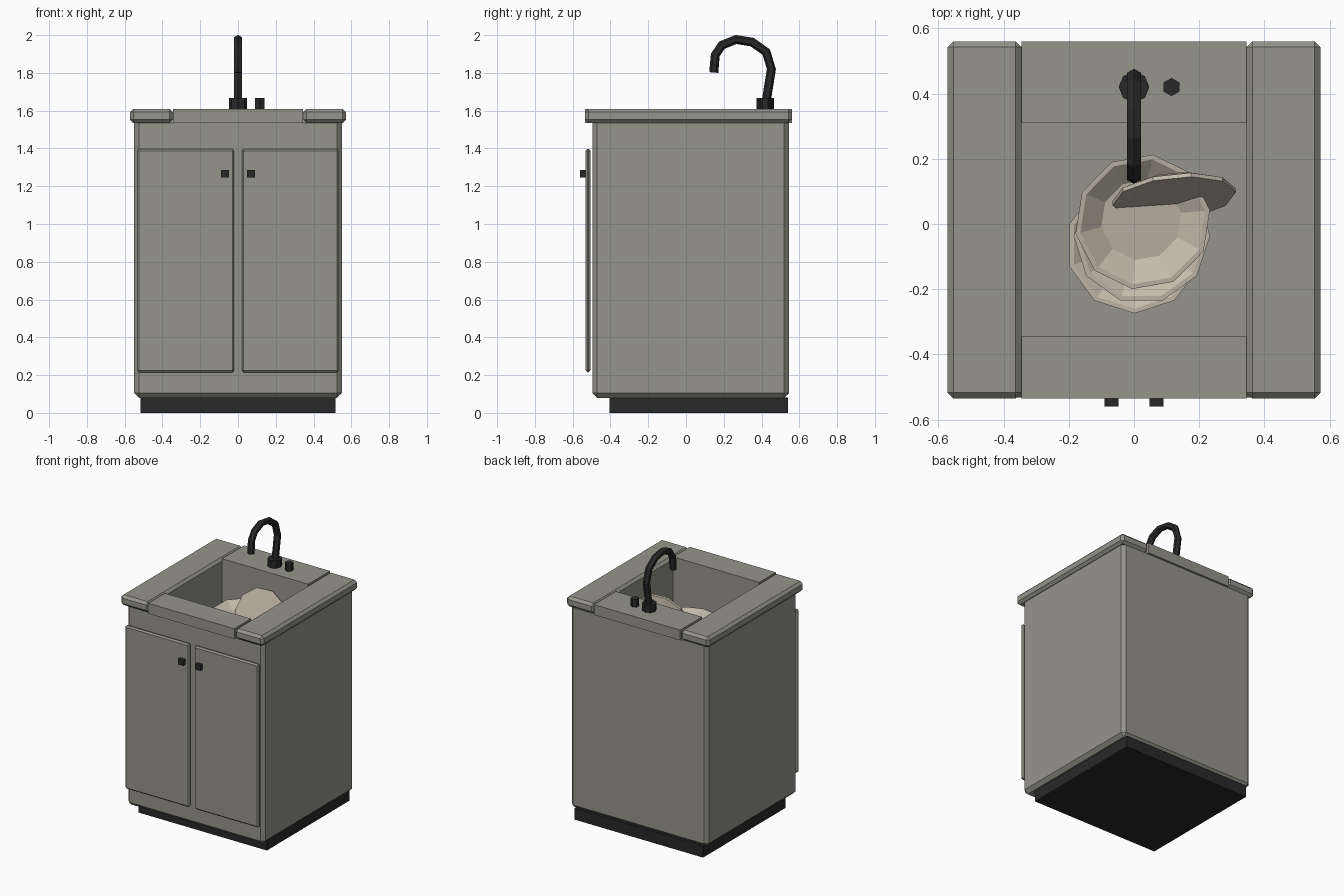
import bpy, bmesh, math
from mathutils import Vector

cube = bpy.data.objects.get("Cube")
if cube:
    bpy.data.objects.remove(cube, do_unlink=True)


def material(name, rgb):
    m = bpy.data.materials.new(name)
    m.use_nodes = True
    m.diffuse_color = (*rgb, 1)
    m.node_tree.nodes["Principled BSDF"].inputs["Base Color"].default_value = (*rgb, 1)
    return m


GREY = material("warm grey", (0.30, 0.295, 0.26))
BLACK = material("black", (0.022, 0.022, 0.022))
CREAM = material("cream ceramic", (0.55, 0.51, 0.41))


def add_object(name, bm, mat):
    mesh = bpy.data.meshes.new(name)
    bm.to_mesh(mesh)
    bm.free()
    mesh.materials.append(mat)
    ob = bpy.data.objects.new(name, mesh)
    bpy.context.collection.objects.link(ob)
    return ob


def box(name, x, y, z, mat, bevel=0):
    """Box spanning the three (low, high) ranges, with optional chamfer."""
    bm = bmesh.new()
    bmesh.ops.create_cube(bm, size=1)
    for v in bm.verts:
        v.co = [r[0] if c < 0 else r[1] for c, r in zip(v.co, (x, y, z))]
    if bevel:
        bmesh.ops.bevel(bm, geom=bm.edges[:], offset=bevel, segments=1, affect='EDGES')
    return add_object(name, bm, mat)


def lathe(name, profile, sides, mat, location, rotation=(0, 0, 0)):
    """Spin a closed (radius, height) profile around z."""
    bm = bmesh.new()
    verts = [bm.verts.new((r, 0, z)) for r, z in profile]
    edges = [bm.edges.new(pair) for pair in zip(verts, verts[1:])]
    bmesh.ops.spin(bm, geom=verts + edges, cent=(0, 0, 0), axis=(0, 0, 1),
                   angle=math.tau, steps=sides)
    bmesh.ops.remove_doubles(bm, verts=bm.verts[:], dist=1e-4)
    bmesh.ops.recalc_face_normals(bm, faces=bm.faces[:])
    ob = add_object(name, bm, mat)
    ob.location = location
    ob.rotation_euler = [math.radians(a) for a in rotation]
    return ob


# Cabinet with the sink basin cut out of its top
FRONT, BACK, SIDE, TOP = -0.345, 0.31, 0.345, 1.61
cabinet = box("cabinet", (-0.55, 0.55), (-0.495, 0.545), (0.08, 1.56), GREY, 0.025)
cutter = box("basin_cutter", (-SIDE, SIDE), (FRONT, BACK), (1.2, 1.8), GREY)
cut = cabinet.modifiers.new("basin", 'BOOLEAN')
cut.operation = 'DIFFERENCE'
cut.object = cutter
bpy.context.view_layer.objects.active = cabinet
bpy.ops.object.modifier_apply(modifier="basin")
bpy.data.objects.remove(cutter, do_unlink=True)

box("plinth", (-0.515, 0.515), (-0.405, 0.54), (0, 0.082), BLACK)

# Worktop: plain strips before and behind the basin, chamfered slabs at the sides
box("worktop_front", (-SIDE, SIDE), (-0.535, FRONT), (1.535, TOP), GREY)
box("worktop_back", (-SIDE, SIDE), (BACK, 0.56), (1.535, TOP), GREY)

for side, s in (("left", 1), ("right", -1)):
    def span(a, b):
        return sorted((s * a, s * b))
    box(f"worktop_{side}", span(SIDE, 0.572), (-0.535, 0.56), (1.535, TOP), GREY, 0.018)
    box(f"door_{side}", span(0.02, 0.535), (-0.532, -0.505), (0.215, 1.397), GREY, 0.01)
    box(f"door_knob_{side}", span(0.048, 0.09), (-0.56, -0.525), (1.245, 1.285), BLACK)

# Tap: collar, bent spout and a separate control knob
lathe("tap_collar", [(0, 0), (0.047, 0), (0.047, 0.056), (0, 0.056)], 8, BLACK, (0, 0.42, TOP))
lathe("tap_control", [(0, 0), (0.028, 0), (0.028, 0.056), (0, 0.056)], 6, BLACK,
      (0.115, 0.42, TOP), (0, 0, 30))

path = [(0.42, 1.62), (0.452, 1.82), (0.425, 1.91), (0.35, 1.963), (0.265, 1.977),
        (0.19, 1.947), (0.155, 1.895), (0.147, 1.802)]
SPOUT_SIDES, SPOUT_RADIUS = 6, 0.024
points = [Vector((0, y, z)) for y, z in path]
bm = bmesh.new()
rings = []
for i, p in enumerate(points):
    ahead = points[min(i + 1, len(points) - 1)]
    behind = points[max(i - 1, 0)]
    across = (ahead - behind).normalized().cross(Vector((1, 0, 0)))
    ring = []
    for k in range(SPOUT_SIDES):
        a = math.tau * k / SPOUT_SIDES
        offset = across * math.cos(a) + Vector((math.sin(a), 0, 0))
        ring.append(bm.verts.new(p + offset * SPOUT_RADIUS))
    rings.append(ring)
for r0, r1 in zip(rings, rings[1:]):
    for k in range(SPOUT_SIDES):
        n = (k + 1) % SPOUT_SIDES
        bm.faces.new((r0[k], r0[n], r1[n], r1[k]))
bm.faces.new(rings[0])
bm.faces.new(rings[-1])
bmesh.ops.recalc_face_normals(bm, faces=bm.faces[:])
add_object("tap_spout", bm, BLACK)

# Dishes piled in the basin, the last one propped almost upright
dish = [(0, 0), (0.13, 0), (0.21, 0.06), (0.195, 0.06), (0.125, 0.018), (0, 0.018)]
plate = [(0, 0), (0.14, 0), (0.19, 0.022), (0.19, 0.035), (0, 0.035)]
lathe("lower_dish", dish, 10, CREAM, (0.0, -0.06, 1.23), (5, 0, 18))
lathe("middle_dish", dish, 10, CREAM, (0.02, -0.03, 1.29), (6, 4, 0))
lathe("upper_dish", dish, 10, CREAM, (0.02, 0.015, 1.35), (9, 5, 10))
lathe("propped_plate", plate, 10, CREAM, (0.12, 0.11, 1.395), (70, 0, 6))
